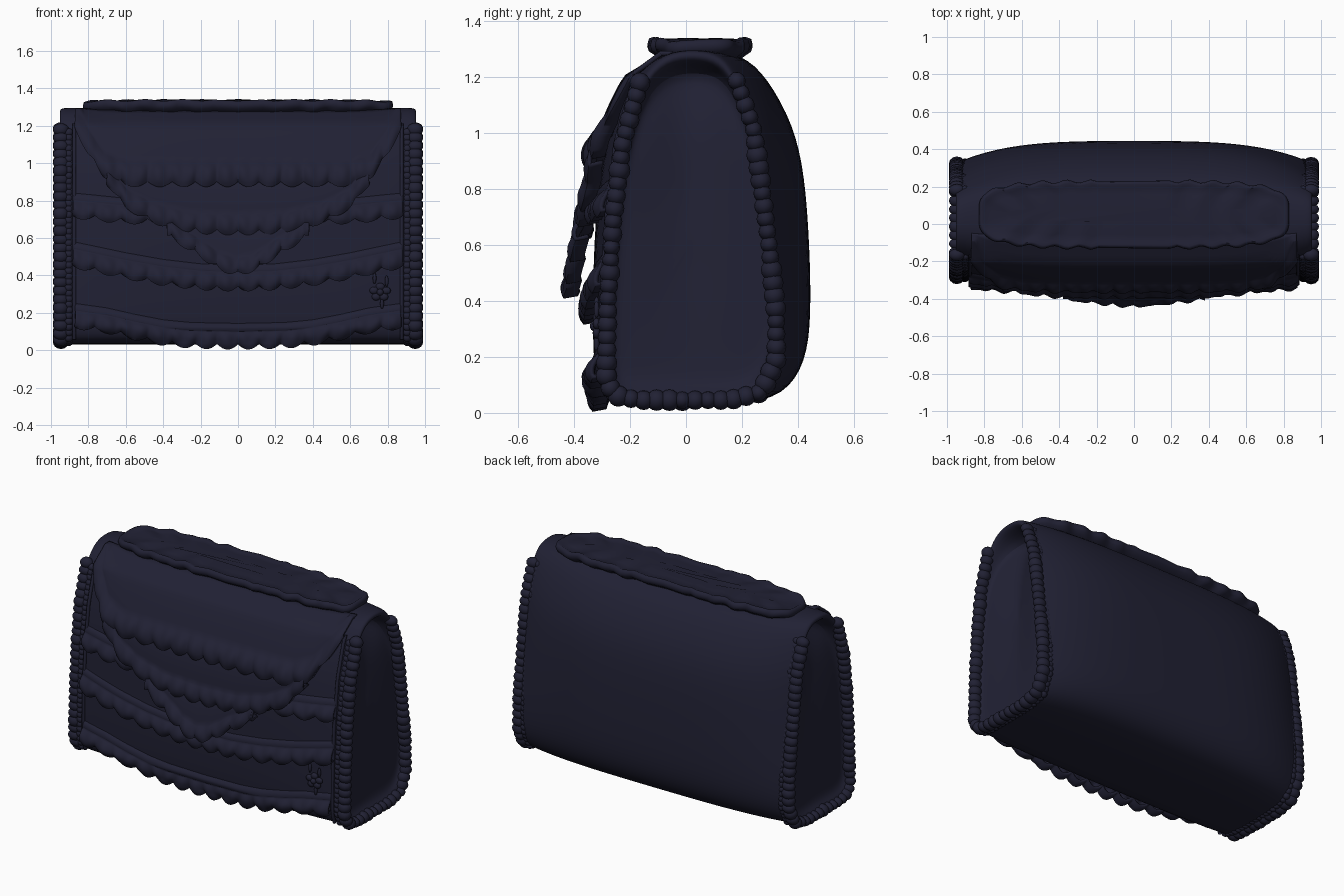
import bpy, bmesh, math, random
from mathutils import Vector, Matrix

random.seed(4)
if "Cube" in bpy.data.objects:
    bpy.data.objects.remove(bpy.data.objects["Cube"])

# One dark navy leather
navy = bpy.data.materials.new("navy_leather")
navy.use_nodes = True
colour = (0.015, 0.015, 0.034, 1)
navy.diffuse_color = colour
bsdf = navy.node_tree.nodes["Principled BSDF"]
bsdf.inputs["Base Color"].default_value = colour
bsdf.inputs["Roughness"].default_value = 0.6

# Body outline at mid width as (y, z): up the front, then over and down the back
FRONT = [(-0.3, .05), (-.33, .12), (-.335, .4), (-.325, .7), (-.295, .97), (-.22, 1.2), (-.1, 1.29)]
BACK = [(.05, 1.3), (.2, 1.285), (.29, 1.2), (.385, 1.03), (.425, .85), (.442, .6), (.448, .35),
        (.43, .18), (.35, .06), (.2, .03), (.03, .03), (-.2, .03)]
END = 0.95


def finish(name, bm, smooth_angle=60):
    bmesh.ops.recalc_face_normals(bm, faces=bm.faces)
    mesh = bpy.data.meshes.new(name)
    bm.to_mesh(mesh)
    bm.free()
    obj = bpy.data.objects.new(name, mesh)
    bpy.context.collection.objects.link(obj)
    mesh.materials.append(navy)
    bpy.ops.object.select_all(action="DESELECT")
    obj.select_set(True)
    bpy.context.view_layer.objects.active = obj
    bpy.ops.object.shade_smooth_by_angle(angle=math.radians(smooth_angle))
    return obj


def interp(points, t):
    """Piecewise linear lookup in (t, value) pairs."""
    for (a, va), (b, vb) in zip(points, points[1:]):
        if t <= b:
            return va + (vb - va) * max(0, (t - a) / (b - a))
    return points[-1][1]


def narrow(x, y, z):
    """The body narrows toward its ends, more so near the top."""
    end = .9 - .12 * z if y < 0 else max(.63, .8 - .2 * z)
    return y * (1 - (1 - end) * min(1, abs(x) / END) ** 4)


def front_y(x, z):
    return narrow(x, interp([(h, y) for y, h in FRONT], z), z)


def ring_loft(bm, rings):
    """Skin a list of closed rings and cap both ends."""
    rows = [[bm.verts.new(p) for p in ring] for ring in rings]
    n = len(rows[0])
    for a, b in zip(rows, rows[1:]):
        for i in range(n):
            bm.faces.new((a[i], a[(i + 1) % n], b[(i + 1) % n], b[i]))
    bm.faces.new(rows[0])
    bm.faces.new(rows[-1])


# Body with recessed end gussets, folded inward along the middle and deepest under the arch
def section(x, scale=1):
    cy, cz = .03, .64
    ring = []
    for y, z in FRONT + BACK:
        py = cy + (narrow(x, y, z) - cy) * scale
        pz = cz + (z - cz) * scale
        sink = 0
        if scale < .9:
            sink = .5 * max(0, pz - 1.08) + .06 * pz * max(0, 1 - abs(py - .01) / .2)
        ring.append((x - math.copysign(sink, x), py, pz))
    return ring


half = [(.3, 1), (.55, 1), (.75, 1), (.88, 1), (.94, 1), (.955, .98), (.95, .93), (.92, .89),
        (.915, .75), (.915, .55), (.915, .35), (.915, .15)]
stations = [(-x, s) for x, s in reversed(half)] + [(0, 1)] + half
bm = bmesh.new()
ring_loft(bm, [section(x, s) for x, s in stations])
body = finish("bag_body", bm, 80)
sub = body.modifiers.new("soften", "SUBSURF")
sub.levels = sub.render_levels = 2


def add_bead(bm, centre, size):
    matrix = Matrix.Translation(centre) @ Matrix.Diagonal((*size, 1))
    bmesh.ops.create_uvsphere(bm, u_segments=12, v_segments=8, radius=1, matrix=matrix)


def even_points(path, step):
    """Evenly spaced points along a polyline."""
    out, left = [], 0
    for a, b in zip(path, path[1:]):
        length = (b - a).length
        while left < length:
            out.append(a.lerp(b, left / length))
            left += step
        left -= length
    return out


# Beaded piping up both columns and along the bottom of each end
for side, label in ((1, "left"), (-1, "right")):
    ring = [Vector(p) for p in section(.945, .975)]
    n = len(FRONT)
    path = ring[n + 2:] + ring[:n - 1]
    bm = bmesh.new()
    for p in even_points(path, .046):
        r = random.uniform(.03, .039)
        add_bead(bm, (side * .947, p.y, p.z), (.043, r, r))
    # finer cord on the inner side of the piping
    for p in even_points(path, .03):
        add_bead(bm, (side * .905, p.y * 1.02, p.z), (.024, .021, .023))
    finish(label + "_end_piping", bm)


def ruffled_sheet(name, low, top, x_max, offset, bulge=.032, depth=.1, swing=0, lip=.045):
    """Sheet over the front; its lower edge is a puffed, scalloped frill with a turned-back lip."""
    bm = bmesh.new()
    cols, frill, plain = 180, 8, 10
    grid = []
    for i in range(cols + 1):
        x = x_max * (2 * i / cols - 1)
        edge = interp(low, abs(x))
        wave = abs(math.sin(math.pi * x / .125 + .6 * math.sin(5 * x)))
        edge_z = edge - .03 * wave
        frill_top = edge + depth
        top_z = max(top, frill_top + .04)
        col = []
        for j in range(frill + plain + 1):
            if j <= frill:
                d, fade = j / frill, 0
                z = edge_z + (frill_top - edge_z) * d
                out = bulge * math.sin(math.pi * (.25 + .75 * d)) * (.6 + .4 * wave)
                out += .006 * math.sin(x * 70) * math.sin(math.pi * d)
            else:
                fade = (j - frill) / plain
                z = frill_top + (top_z - frill_top) * fade
                out = 0
            z = min(z, 1.285)
            hug = min(1, (1.3 - z) / .3)
            # the top edge eases into the leather behind it
            y = front_y(x, z) - (offset + out) * hug - swing * max(0, .75 - z) + (offset + .015) * fade ** 3
            if j == 0:
                col.append(bm.verts.new((x, y + lip * hug, z + .01)))
            col.append(bm.verts.new((x, y, z)))
        grid.append(col)
    for a, b in zip(grid, grid[1:]):
        for j in range(len(a) - 1):
            bm.faces.new((a[j], b[j], b[j + 1], a[j + 1]))
    obj = finish(name, bm)
    thick = obj.modifiers.new("thickness", "SOLIDIFY")
    thick.thickness, thick.offset = .016, 0


# Frills sewn on the front panel
ruffled_sheet("bottom_frill", [(0, .04), (.25, .045), (.4, .06), (.55, .09), (.7, .125), (.87, .15)],
              0, .87, .006, .035, .06)
ruffled_sheet("middle_frill", [(0, .35), (.2, .357), (.4, .38), (.6, .415), (.88, .475)],
              0, .88, .006, .032, .065)
ruffled_sheet("upper_frill", [(0, .71), (.6, .71), (.88, .74)], 0, .88, .005, .03, .06)
# Three tiers of the closing flap
ruffled_sheet("flap_tip", [(0, .43), (.1, .46), (.2, .53), (.38, .64)], .76, .38, .035, .025, .06, .14)
ruffled_sheet("flap_middle_tier", [(0, .65), (.25, .66), (.45, .71), (.6, .79), (.7, .92)],
              1, .7, .036, .03, .075)
ruffled_sheet("flap_top_tier", [(0, .91), (.6, .91), (.72, .96), (.8, 1.08), (.87, 1.22)],
              1.285, .87, .025, .038)

# Upright seam cords beside the frills
for side, label in ((1, "left"), (-1, "right")):
    curve = bpy.data.curves.new(label + "_front_seam", "CURVE")
    curve.dimensions = "3D"
    curve.bevel_depth = .01
    line = curve.splines.new("POLY")
    line.points.add(23)
    for i, point in enumerate(line.points):
        z = .06 + i * .05
        point.co = (side * .875, front_y(.875, z), z, 1)
    curve.materials.append(navy)
    bpy.context.collection.objects.link(bpy.data.objects.new(label + "_front_seam", curve))


# Padded top strip with a scalloped rim
def strip_ring(scale, z):
    pts = []
    for i in range(240):
        a = math.tau * i / 240
        c, s = math.cos(a), math.sin(a)
        x = .83 * math.copysign(abs(c) ** .5, c)
        y = .18 * math.copysign(abs(s) ** .5, s)
        ripple = .009 * math.sin(x * 48) * scale
        inset = .18 * (1 - scale)
        pts.append((x * (1 - inset / .83), .05 + y * scale + ripple * s,
                    z + .005 * math.sin(x * 31 + y * 9) - .02 * abs(x) ** 6))
    return pts


bm = bmesh.new()
levels = [(.7, 1.26), (.85, 1.28), (.97, 1.295), (1, 1.313), (.97, 1.333), (.9, 1.338),
          (.82, 1.33), (.6, 1.333), (.2, 1.335)]
ring_loft(bm, [strip_ring(s, z) for s, z in levels])
finish("top_strip", bm)

# Small blossom charm on a stem, low on the left of the front
bm = bmesh.new()
cx, cz = .76, .31
y = front_y(cx, cz) - .005
for k in range(5):
    a = math.tau * k / 5 + .3
    add_bead(bm, (cx + .035 * math.cos(a), y, cz + .03 * math.sin(a)), (.024, .014, .02))
add_bead(bm, (cx, y - .008, cz), (.018, .016, .018))
for dx, dz in ((-.03, .075), (.035, .06), (.01, -.06)):
    add_bead(bm, (cx + dx, y, cz + dz), (.01, .01, .03))
finish("blossom_charm", bm)
